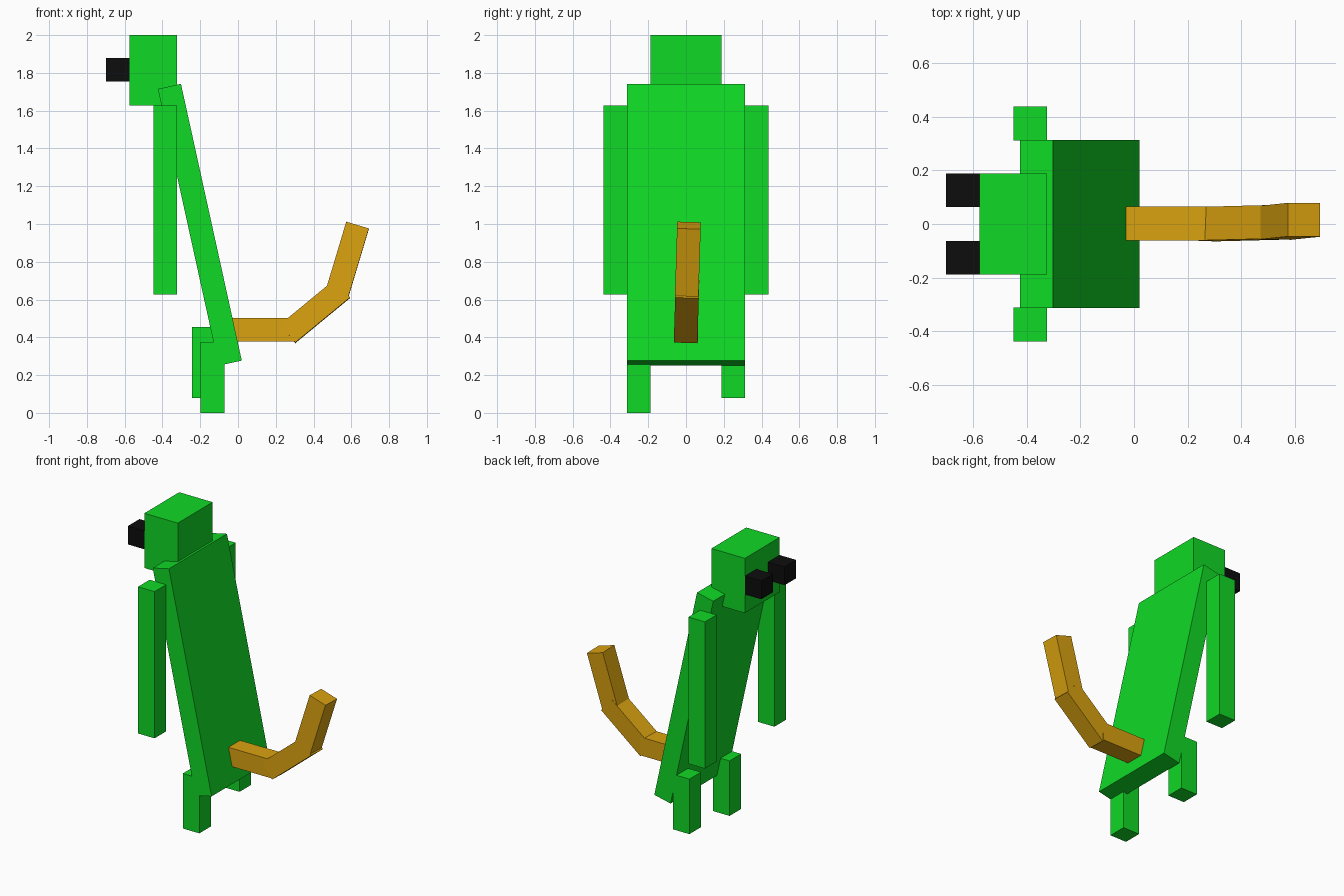
import bpy
from math import radians
from mathutils import Euler, Matrix, Vector

cube = bpy.data.objects.get("Cube")
if cube:
    bpy.data.objects.remove(cube, do_unlink=True)


def material(name, rgb):
    m = bpy.data.materials.new(name)
    m.use_nodes = True
    m.diffuse_color = (*rgb, 1)
    m.node_tree.nodes["Principled BSDF"].inputs["Base Color"].default_value = (*rgb, 1)
    return m


green = material("bright green", (0.005, 0.69, 0.019))
gold = material("golden brown", (0.70, 0.36, 0.005))
black = material("black", (0.004, 0.004, 0.004))


def box(name, centre, size, mat, tilt=0.0, roll=0.0):
    """Flat-sided block, tilted about y and then rolled about x (degrees)."""
    bpy.ops.mesh.primitive_cube_add(size=1)
    ob = bpy.context.object
    ob.name = ob.data.name = name
    turn = Euler((radians(roll), radians(tilt), 0), 'YXZ').to_matrix().to_4x4()
    ob.data.transform(turn @ Matrix.Diagonal((*size, 1)))
    ob.location = Vector(centre)
    ob.data.materials.append(mat)
    return ob


T = 0.125  # common thickness of limbs, eyes and tail

# Leaning torso slab and head
box("torso", (-0.202, 0, 0.996), (T, 0.625, 1.5), green, tilt=-12.4)
box("head", (-0.449, 0, 1.8135), (0.252, 0.375, 0.373), green)

# Arms and eyes on both sides
for side, s in (("left", 1), ("right", -1)):
    box(side + "_arm", (-0.386, s * 0.374, 1.128), (T, T, 1.0), green)
    box(side + "_eye", (-0.637, s * 0.125, 1.817), (T, T, T), black)

# Legs, one lifted in mid-step
box("left_leg", (-0.182, 0.25, 0.267), (T, T, 0.375), green)
box("right_leg", (-0.135, -0.25, 0.1875), (T, T, 0.375), green)

# Tail curling upwards in three blocks
box("tail_base", (0.1125, 0.002, 0.4395), (0.375, T, T), gold)
box("tail_middle", (0.408, 0.003, 0.538), (0.375, T, T), gold, tilt=-39.5, roll=-1.8)
box("tail_tip", (0.579, 0.010, 0.813), (0.375, T, T), gold, tilt=-73.3, roll=-1.8)
